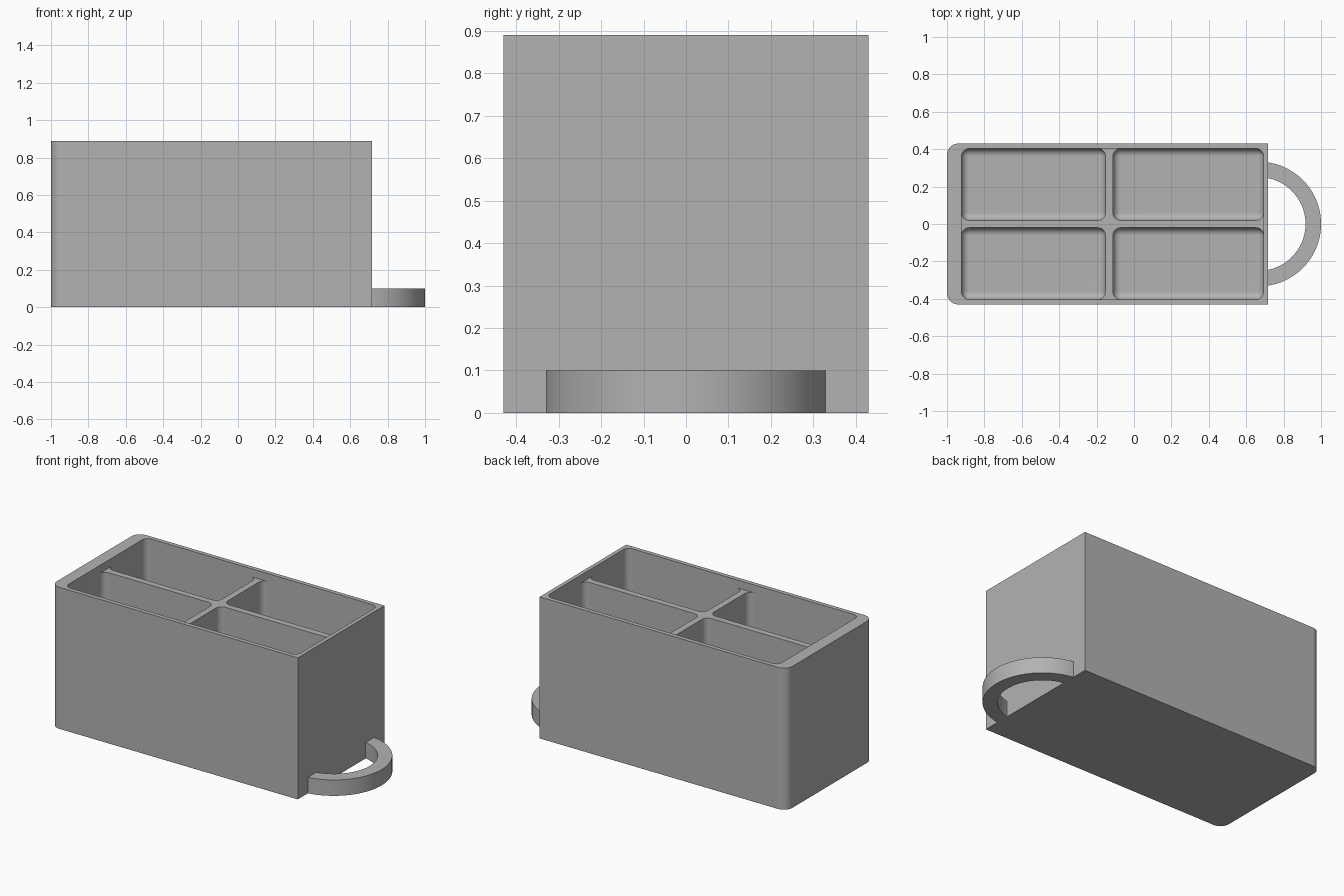
import bpy, bmesh, math

cube = bpy.data.objects.get("Cube")
if cube:
    bpy.data.objects.remove(cube, do_unlink=True)

grey = bpy.data.materials.new("plain_grey")
grey.use_nodes = True
grey.diffuse_color = (0.45, 0.45, 0.45, 1)
grey.node_tree.nodes["Principled BSDF"].inputs["Base Color"].default_value = (0.45, 0.45, 0.45, 1)


def add_object(name, bm):
    bmesh.ops.recalc_face_normals(bm, faces=bm.faces)
    mesh = bpy.data.meshes.new(name)
    bm.to_mesh(mesh)
    bm.free()
    mesh.materials.append(grey)
    obj = bpy.data.objects.new(name, mesh)
    bpy.context.collection.objects.link(obj)
    return obj


def box(name, x, y, z, radius, rounded):
    """Box between (min, max) pairs; edges whose midpoint passes the rule are rounded."""
    bm = bmesh.new()
    bmesh.ops.create_cube(bm, size=1)
    for v in bm.verts:
        v.co = [r[0] if c < 0 else r[1] for c, r in zip(v.co, (x, y, z))]
    edges = [e for e in bm.edges if rounded(e)]
    bmesh.ops.bevel(bm, geom=edges, offset=radius, segments=10, profile=0.5,
                    affect='EDGES', clamp_overlap=True)
    return add_object(name, bm)


def is_upright(e):
    return abs(e.verts[0].co.z - e.verts[1].co.z) > 0.01


def finish(obj):
    bpy.ops.object.select_all(action='DESELECT')
    obj.select_set(True)
    bpy.context.view_layer.objects.active = obj
    bpy.ops.object.shade_smooth_by_angle(angle=math.radians(30))
    normals = obj.modifiers.new("flat_walls", 'WEIGHTED_NORMAL')
    normals.keep_sharp = True


# Main sizes
HEIGHT, FLOOR, DIVIDER_TOP = 0.89, 0.04, 0.84
X0, X1, HALF_Y = -0.922, 0.692, 0.403
WALL_X = 0.717
FILLET = 0.04

# Body: only the upright edges at the thick end are rounded
body = box("box_body", (-1, WALL_X), (-0.43, 0.43), (0, HEIGHT), 0.06,
           lambda e: is_upright(e) and e.verts[0].co.x < 0)

# Cutters: a shallow recess above the dividers and four filleted pockets
cutters = [box("recess_cutter", (X0, X1), (-HALF_Y, HALF_Y), (DIVIDER_TOP, 1.0),
               FILLET, is_upright)]
for x in ((X0, -0.153), (-0.112, X1)):
    for y in ((-HALF_Y, -0.02), (0.02, HALF_Y)):
        cutters.append(box("pocket_cutter", x, y, (FLOOR, DIVIDER_TOP + 0.02), FILLET,
                           lambda e: is_upright(e) or e.verts[0].co.z < 0.1))

for cutter in cutters:
    cut = body.modifiers.new("cut", 'BOOLEAN')
    cut.operation, cut.solver, cut.object = 'DIFFERENCE', 'EXACT', cutter
    bpy.context.view_layer.objects.active = body
    bpy.ops.object.modifier_apply(modifier=cut.name)
    bpy.data.objects.remove(cutter, do_unlink=True)
finish(body)

# Handle: flat half ring whose ends sink slightly into the thin wall
CENTRE, STEPS = 0.667, 64
bm = bmesh.new()
rings = []
for i in range(STEPS + 1):
    ring = []
    for r, z in ((0.25, 0), (0.333, 0), (0.333, 0.1), (0.25, 0.1)):
        reach = math.acos((WALL_X - 0.005 - CENTRE) / r)
        a = reach * (2 * i / STEPS - 1)
        ring.append(bm.verts.new((CENTRE + r * math.cos(a), r * math.sin(a), z)))
    rings.append(ring)
for a, b in zip(rings, rings[1:]):
    for k in range(4):
        bm.faces.new((a[k], a[(k + 1) % 4], b[(k + 1) % 4], b[k]))
bm.faces.new(rings[0])
bm.faces.new(rings[-1])
finish(add_object("ring_handle", bm))
